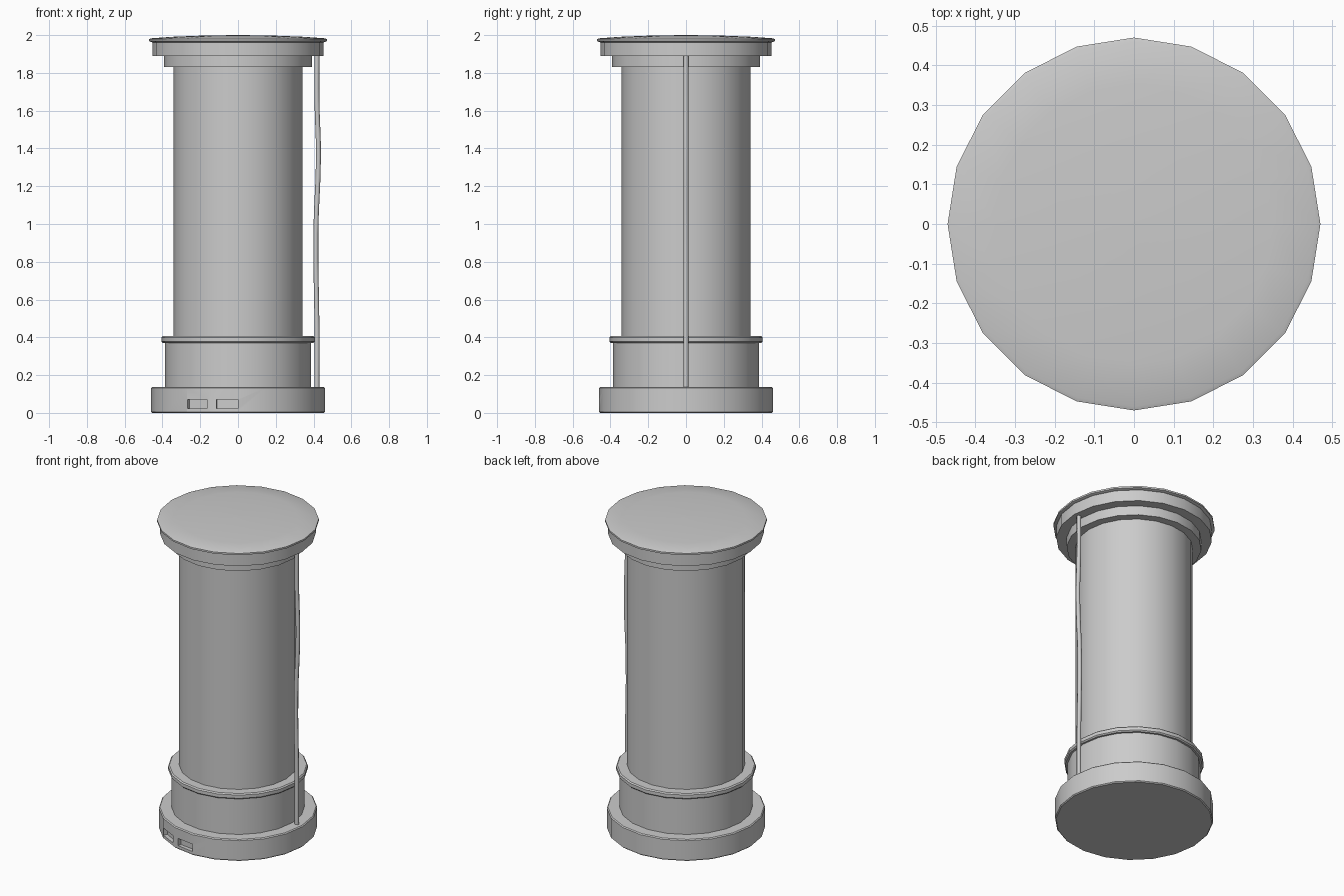
import bpy, bmesh, math
from mathutils import Matrix

if "Cube" in bpy.data.objects:
    bpy.data.objects.remove(bpy.data.objects["Cube"])

SIDES = 20


def smooth(obj):
    bpy.ops.object.select_all(action='DESELECT')
    bpy.context.view_layer.objects.active = obj
    obj.select_set(True)
    bpy.ops.object.shade_smooth_by_angle(angle=math.radians(30))


def add_mesh(name, bm):
    bmesh.ops.recalc_face_normals(bm, faces=bm.faces)
    mesh = bpy.data.meshes.new(name)
    bm.to_mesh(mesh)
    bm.free()
    obj = bpy.data.objects.new(name, mesh)
    bpy.context.collection.objects.link(obj)
    return obj


def lathe(name, profile):
    """Closed 20-sided solid from (radius, z) points, bottom to top."""
    bm = bmesh.new()
    rings = []
    for r, z in profile:
        rings.append([bm.verts.new((r * math.cos(a), r * math.sin(a), z))
                      for a in (math.tau * i / SIDES for i in range(SIDES))])
    for low, high in zip(rings, rings[1:]):
        for i in range(SIDES):
            j = (i + 1) % SIDES
            bm.faces.new((low[i], low[j], high[j], high[i]))
    bm.faces.new(rings[0][::-1])
    bm.faces.new(rings[-1])
    return add_mesh(name, bm)


def disc(name, r, z0, z1, b=0.0):
    if b:
        return lathe(name, [(r - b, z0), (r, z0 + b), (r, z1 - b), (r - b, z1)])
    return lathe(name, [(r, z0), (r, z1)])


# Stacked round parts
base = disc("base", 0.46, 0.0, 0.138, 0.006)
parts = [
    disc("lower_drum", 0.387, 0.13, 0.38),
    disc("drum_ring", 0.406, 0.371, 0.406, 0.007),
    disc("column", 0.342, 0.39, 1.85),
    disc("collar", 0.392, 1.83, 1.90),
    disc("cap", 0.453, 1.89, 1.97),
    lathe("lid", [(0.455, 1.962), (0.47, 1.968), (0.47, 1.979), (0.46, 1.983),
                  (0.35, 1.991), (0.2, 1.997), (0.02, 2.0)]),
]

# Two shallow slots in the front of the base
for n, deg in enumerate((-7.2, -28.4)):
    bm = bmesh.new()
    bmesh.ops.create_cube(bm, size=1, matrix=Matrix.Rotation(math.radians(deg), 4, 'Z')
                          @ Matrix.Translation((0, -0.46, 0.047))
                          @ Matrix.Diagonal((0.117, 0.06, 0.046, 1)))
    cutter = add_mesh(f"slot_cutter_{n}", bm)
    cutter.hide_render = True
    cutter.hide_set(True)
    mod = base.modifiers.new("slot", 'BOOLEAN')
    mod.operation = 'DIFFERENCE'
    mod.solver = 'EXACT'
    mod.object = cutter

# Slightly bent pipe on the right side
curve = bpy.data.curves.new("side_pipe", 'CURVE')
curve.dimensions = '3D'
curve.bevel_depth = 0.013
curve.bevel_resolution = 2
curve.use_fill_caps = True
path = [(0.418, 0.13), (0.418, 0.45), (0.412, 0.95), (0.426, 1.36), (0.418, 1.65), (0.418, 1.90)]
spline = curve.splines.new('BEZIER')
spline.bezier_points.add(len(path) - 1)
spline.resolution_u = 4
for p, (x, z) in zip(spline.bezier_points, path):
    p.co = (x, 0, z)
    p.handle_left_type = p.handle_right_type = 'AUTO'
bpy.context.collection.objects.link(bpy.data.objects.new("side_pipe", curve))

for obj in parts + [base]:
    smooth(obj)
